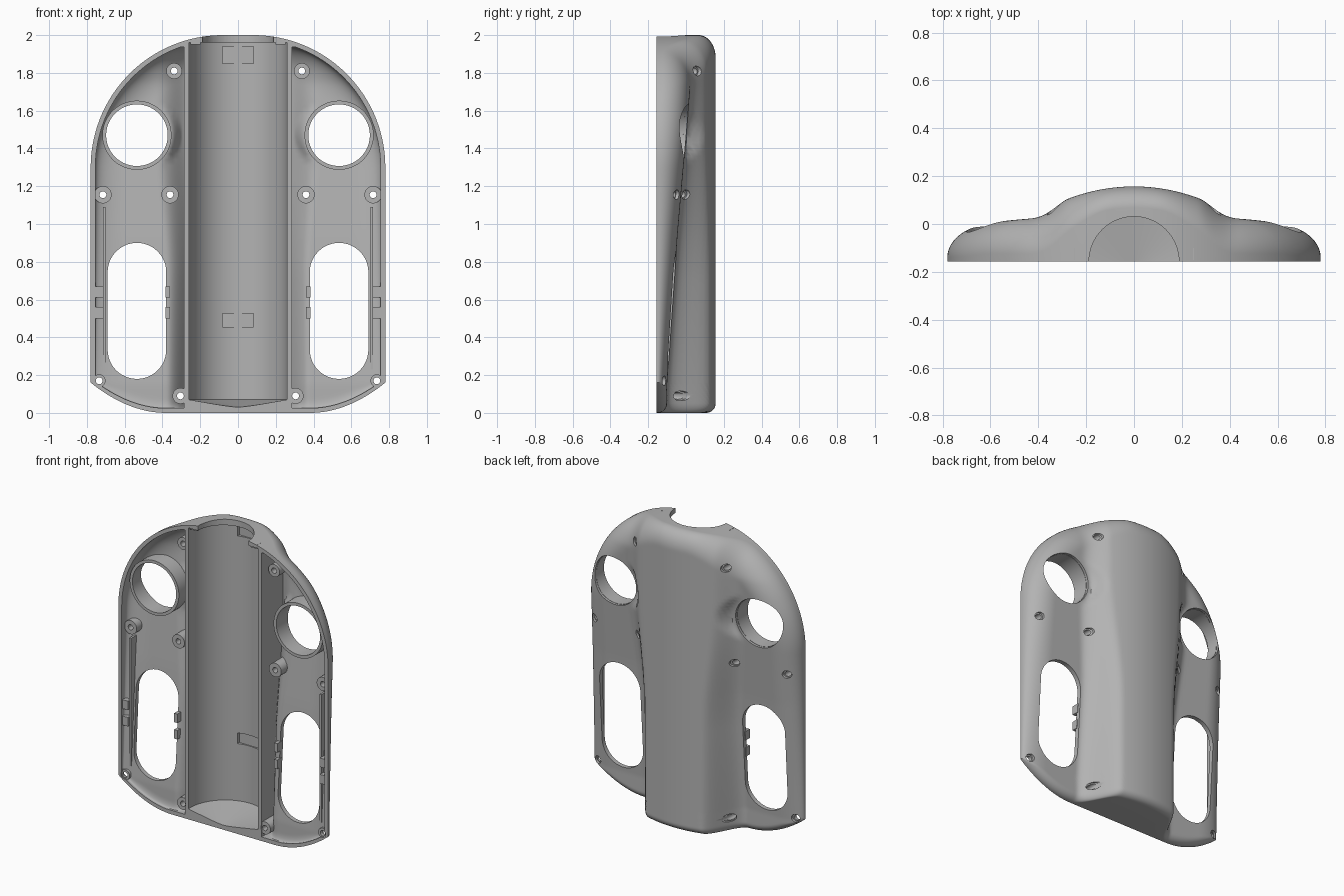
import bpy, bmesh
from math import sin, cos, pi, sqrt, hypot, radians

if "Cube" in bpy.data.objects:
    bpy.data.objects.remove(bpy.data.objects["Cube"])

GREY = (0.45, 0.45, 0.45, 1)
mat = bpy.data.materials.new("plain grey plastic")
mat.use_nodes = True
mat.diffuse_color = GREY
mat.node_tree.nodes["Principled BSDF"].inputs["Base Color"].default_value = GREY

FRONT = -0.157
HALF, ARC_X, ARC_Z, ARC_R = 0.78, 0.08, 1.3, 0.7
FLAT, CORNER = 0.38, 0.16
RING_X, RING_Z, RING_R = 0.535, 1.47, 0.163


def step(a, b, v):
    t = min(max((v - a) / (b - a), 0), 1)
    return t * t * (3 - 2 * t)


def half_width(z, t):
    low = FLAT + (HALF - FLAT) * sqrt(max(z - t, 0) / CORNER)
    if z > ARC_Z:
        side = ARC_X + sqrt(max((ARC_R - t) ** 2 - (z - ARC_Z) ** 2, 0))
    else:
        side = HALF - t
    return min(low, side)


def wing(z):
    """Depth of the side panels, sloping back towards the top."""
    pts = [(0.15, -0.1), (0.94, -0.045), (1.4, -0.005), (1.75, 0.025)]
    if z <= pts[0][0]:
        return pts[0][1]
    for (z0, y0), (z1, y1) in zip(pts, pts[1:]):
        if z <= z1:
            return y0 + (y1 - y0) * (z - z0) / (z1 - z0)
    return pts[-1][1]


def drop(dist, radius, fall):
    k = 1 - min(max(dist / radius, 0), 1)
    return fall * (1 - sqrt(1 - k * k))


def back(x, z, t=0.0):
    """Back surface: raised spine, side panels and rounded border; t insets it."""
    x = abs(x)
    up = step(0.7, 1.6, z)
    s = step(0.2 + 0.07 * up, 0.38 + 0.07 * up, x)
    s = max(s, 1 - step(0.18, 0.25, hypot(x - RING_X, z - RING_Z)))
    y = (0.157 - 0.675 * x * x) * (1 - s) + wing(z) * s
    if t:
        y -= 0.03
    depth = y - FRONT
    if z > ARC_Z:
        d = ARC_R - hypot(max(x - ARC_X, 0), z - ARC_Z) - t
    else:
        d = HALF - x - t
    low = z - t - CORNER * (max(x - FLAT, 0) / (HALF - FLAT)) ** 2
    share = 0.6 if t else 0.88
    outer = step(0.1, 0.35, x)
    return y - max(drop(d, 0.12 + 0.04 * outer, min(0.09 + 0.06 * outer, share * depth)),
                   drop(low, 0.05, min(0.05, share * depth)))


def smooth(ob, angle=35):
    bpy.ops.object.select_all(action='DESELECT')
    ob.select_set(True)
    bpy.context.view_layer.objects.active = ob
    bpy.ops.object.shade_smooth_by_angle(angle=radians(angle))


def finish(name, bm):
    bmesh.ops.recalc_face_normals(bm, faces=bm.faces)
    me = bpy.data.meshes.new(name)
    bm.to_mesh(me)
    bm.free()
    ob = bpy.data.objects.new(name, me)
    bpy.context.collection.objects.link(ob)
    me.materials.append(mat)
    smooth(ob)
    return ob


def relief(name, t, front, x0, z0, z1, rows, cols, side=1):
    """Solid between the back surface and a flat front plane."""
    bm = bmesh.new()
    grid = []
    for i in range(rows + 1):
        z = z0 + (z1 - z0) * (1 - cos(pi * i / rows)) / 2
        w = half_width(z, t)
        lo = -w if x0 is None else x0
        row = []
        for j in range(cols + 1):
            x = lo + (w - lo) * (1 - cos(pi * j / cols)) / 2
            row.append(bm.verts.new((side * x, back(x, z, t), z)))
        grid.append(row)
    for a, b in zip(grid, grid[1:]):
        for j in range(cols):
            bm.faces.new((a[j], a[j + 1], b[j + 1], b[j]))
    loop = grid[0][:-1] + [r[-1] for r in grid[:-1]] + grid[-1][:0:-1] + [r[0] for r in grid[:0:-1]]
    rim = [bm.verts.new((v.co.x, front, v.co.z)) for v in loop]
    for k in range(len(loop)):
        n = (k + 1) % len(loop)
        bm.faces.new((loop[k], loop[n], rim[n], rim[k]))
    bm.faces.new(rim)
    return finish(name, bm)


def prism(bm, outline, y0, y1=None):
    """Extruded outline; without y1 its back end follows the shell."""
    a = [bm.verts.new((x, y0, z)) for x, z in outline]
    b = [bm.verts.new((x, max(back(x, z) - 0.016, y0 + 0.005) if y1 is None else y1, z)) for x, z in outline]
    bm.faces.new(a)
    bm.faces.new(b)
    for k in range(len(a)):
        n = (k + 1) % len(a)
        bm.faces.new((a[k], a[n], b[n], b[k]))


def circle(x, z, r, n=32, stretch=0.0):
    return [(x + r * cos(2 * pi * (k + .5) / n),
             z + r * sin(2 * pi * (k + .5) / n) + (stretch if k < n / 2 else -stretch)) for k in range(n)]


def rect(x, z, w, h):
    return [(x - w, z - h), (x + w, z - h), (x + w, z + h), (x - w, z + h)]


def cut(target, cutter):
    cutter.hide_render = True
    mod = target.modifiers.new("cut", 'BOOLEAN')
    mod.operation, mod.solver, mod.object = 'DIFFERENCE', 'EXACT', cutter
    bpy.context.view_layer.objects.active = target
    bpy.ops.object.modifier_apply(modifier=mod.name)
    bpy.data.objects.remove(cutter)


def tube(name, x, z, r_out, r_in, front, n=32):
    """Hollow post whose back end follows the shell."""
    bm = bmesh.new()
    rings = []
    for r, at_back in ((r_out, 0), (r_out, 1), (r_in, 1), (r_in, 0)):
        rings.append([bm.verts.new((px, max(back(px, pz) - 0.016, front + 0.005) if at_back else front, pz))
                      for px, pz in circle(x, z, r, n)])
    for a, b in zip(rings, rings[1:] + rings[:1]):
        for k in range(n):
            m = (k + 1) % n
            bm.faces.new((a[k], a[m], b[m], b[k]))
    return finish(name, bm)


# Shell body with a hollow on each side
shell = relief("shell", 0, FRONT, None, 0, 2, 120, 120)
T = 0.025
top = ARC_Z + sqrt((ARC_R - T) ** 2 - 0.22 ** 2)
for side in (1, -1):
    cut(shell, relief("side_hollow", T, -0.2, 0.285, T + 0.002, top, 90, 50, side))

# Central round channel with a shallow pointed floor
bm = bmesh.new()
R = 0.26
section = [(R, -0.2)] + [(R * cos(pi * k / 48), -0.135 + R * sin(pi * k / 48)) for k in range(49)] + [(-R, -0.2)]
lower = [bm.verts.new((x, y, 0.07)) for x, y in section]
upper = [bm.verts.new((x, y, 1.96)) for x, y in section]
tip, crest = bm.verts.new((0, -0.2, 0.025)), bm.verts.new((0, -0.2, 1.96))
for k in range(len(section) - 1):
    bm.faces.new((lower[k], lower[k + 1], upper[k + 1], upper[k]))
    bm.faces.new((lower[k], lower[k + 1], tip))
    bm.faces.new((upper[k], upper[k + 1], crest))
bm.faces.new((lower[0], tip, crest, upper[0]))
bm.faces.new((tip, lower[-1], upper[-1], crest))
cut(shell, finish("channel_cutter", bm))

# Round opening in the top wall
bm = bmesh.new()
bmesh.ops.create_cone(bm, cap_ends=True, segments=64, radius1=0.188, radius2=0.188, depth=0.2)
bmesh.ops.translate(bm, verts=bm.verts, vec=(0, FRONT, 2.0))
cut(shell, finish("top_opening_cutter", bm))

# Shallow recesses in the channel
bm = bmesh.new()
for z, h in ((1.895, 0.045), (0.49, 0.036)):
    prism(bm, rect(0, z, 0.082, h), 0.0, 0.132)
cut(shell, finish("recess_cutter", bm))

# Round windows, long slots and countersunk screw holes
POSTS = [(0.338, 1.81, 0.042, -0.1), (0.36, 1.155, 0.046, -0.12), (0.715, 1.155, 0.046, -0.12),
         (0.305, 0.09, 0.042, -0.15), (0.735, 0.17, 0.034, -0.15)]
bm = bmesh.new()
for side in (1, -1):
    prism(bm, circle(side * RING_X, RING_Z, RING_R + 0.002, 64), -0.4, 0.4)
    prism(bm, circle(side * RING_X, 0.54, 0.155, 64, 0.205), -0.4, 0.4)
    for x, z, r, front in POSTS:
        prism(bm, circle(side * x, z, 0.026, 20), -0.4, 0.4)
cut(shell, finish("opening_cutter", bm))
smooth(shell)

# Inner fittings, mirrored left and right
for side, label in ((1, "left"), (-1, "right")):
    tube(label + "_window_collar", side * RING_X, RING_Z, RING_R + 0.02, RING_R, -0.125, 64)
    for k, (x, z, r, front) in enumerate(POSTS):
        tube(f"{label}_screw_post_{k + 1}", side * x, z, r, 0.018, front, 24)

    bm = bmesh.new()
    prism(bm, rect(side * 0.708, 0.66, 0.007, 0.43), -0.135)
    for z in (0.53, 0.64):
        prism(bm, rect(side * 0.372, z, 0.012, 0.03), -0.13)
        prism(bm, rect(side * 0.735, z, 0.022, 0.03), -0.15)
    prism(bm, rect(side * 0.225, 1.965, 0.026, 0.015), -0.15, -0.1)
    finish(label + "_ribs_and_clips", bm)
